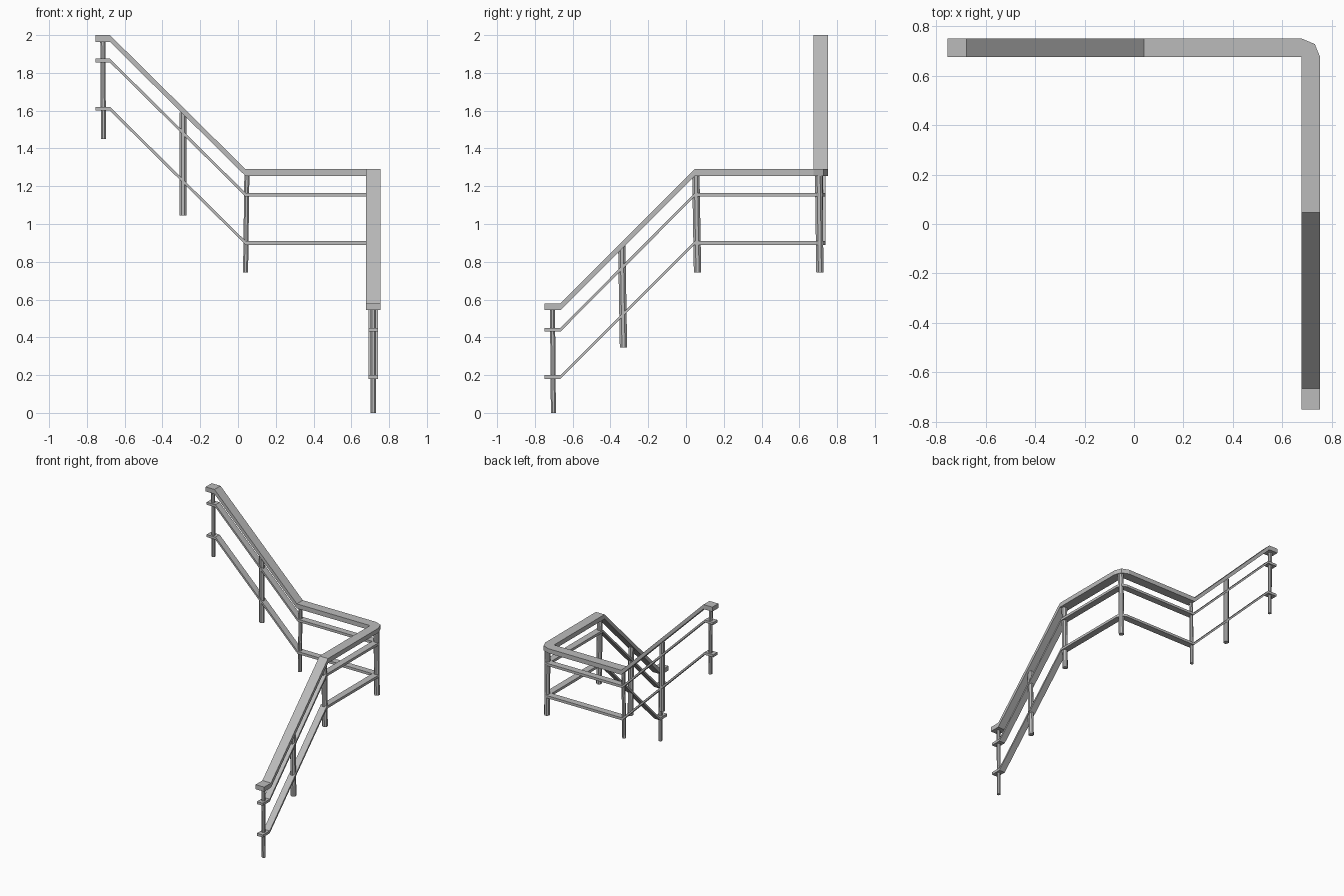
import bpy
import bmesh
from math import radians, sin, cos
from mathutils import Vector, Matrix

cube = bpy.data.objects.get("Cube")
if cube:
    bpy.data.objects.remove(cube)

metal = bpy.data.materials.new("grey_metal")
metal.use_nodes = True
GREY = (0.5, 0.5, 0.5, 1)
metal.diffuse_color = GREY
metal.node_tree.nodes["Principled BSDF"].inputs["Base Color"].default_value = GREY

CX, CY = 0.716, 0.713      # centre lines of the two runs


def finish(name, bm):
    bmesh.ops.recalc_face_normals(bm, faces=bm.faces[:])
    mesh = bpy.data.meshes.new(name)
    bm.to_mesh(mesh)
    bm.free()
    mesh.materials.append(metal)
    obj = bpy.data.objects.new(name, mesh)
    bpy.context.collection.objects.link(obj)
    return obj


def rail(name, half, height, low, level, high):
    """Sweep an upright rectangle up the first flight, round the corner, up the second."""
    ix, iy = CX - half, CY - half
    # each section: inner point, outward direction, top height
    sections = [((ix, y), (1, 0), z) for y, z in
                ((-0.75, low), (-0.665, low), (0.046, level))]
    sections += [((ix, iy), (cos(radians(a)), sin(radians(a))), level) for a in (0, 45, 90)]
    sections += [((x, iy), (0, 1), z) for x, z in
                 ((0.04, level), (-0.678, high), (-0.755, high))]
    bm = bmesh.new()
    rings = []
    for (x, y), (dx, dy), z in sections:
        ox, oy = x + 2 * half * dx, y + 2 * half * dy
        rings.append([bm.verts.new(p) for p in (
            (x, y, z - height), (ox, oy, z - height), (ox, oy, z), (x, y, z))])
    for a, b in zip(rings, rings[1:]):
        for i in range(4):
            j = (i + 1) % 4
            bm.faces.new((a[i], a[j], b[j], b[i]))
    bm.faces.new(rings[0])
    bm.faces.new(rings[-1])
    bmesh.ops.remove_doubles(bm, verts=bm.verts[:], dist=0.0001)
    finish(name, bm)


def post(name, bottom, top, radius):
    """Slim eight-sided tube with a slight lean."""
    bm = bmesh.new()
    bmesh.ops.create_cone(bm, cap_ends=True, segments=8, radius1=radius, radius2=radius,
                          depth=1, matrix=Matrix.Rotation(radians(22.5), 3, 'Z').to_4x4())
    bottom, top = Vector(bottom), Vector(top)
    for v in bm.verts:
        end = top if v.co.z > 0 else bottom
        v.co = Vector((v.co.x, v.co.y, 0)) + end
    obj = finish(name, bm)
    for poly in obj.data.polygons:
        poly.use_smooth = False


# Rails
rail("handrail", 0.0375, 0.036, 0.58, 1.29, 2.0)
rail("middle_rail", 0.026, 0.02, 0.45, 1.165, 1.875)
rail("lower_rail", 0.026, 0.02, 0.2, 0.91, 1.62)

# Posts
THIN, WIDE = 0.0145, 0.021
post("front_end_post", (CX, -0.702, 0), (CX, -0.707, 0.56), THIN)
post("front_flight_post", (CX, -0.331, 0.345), (CX, -0.34, 0.885), WIDE)
post("front_landing_post", (CX, 0.061, 0.743), (CX, 0.052, 1.265), WIDE)
post("corner_post", (CX, 0.709, 0.743), (CX, 0.702, 1.265), WIDE)
post("rear_landing_post", (0.04, CY, 0.743), (0.047, CY, 1.265), THIN)
post("rear_flight_post", (-0.291, CY, 1.045), (-0.291, CY, 1.59), WIDE)
post("rear_end_post", (-0.712, CY, 1.45), (-0.716, CY, 1.975), THIN)
